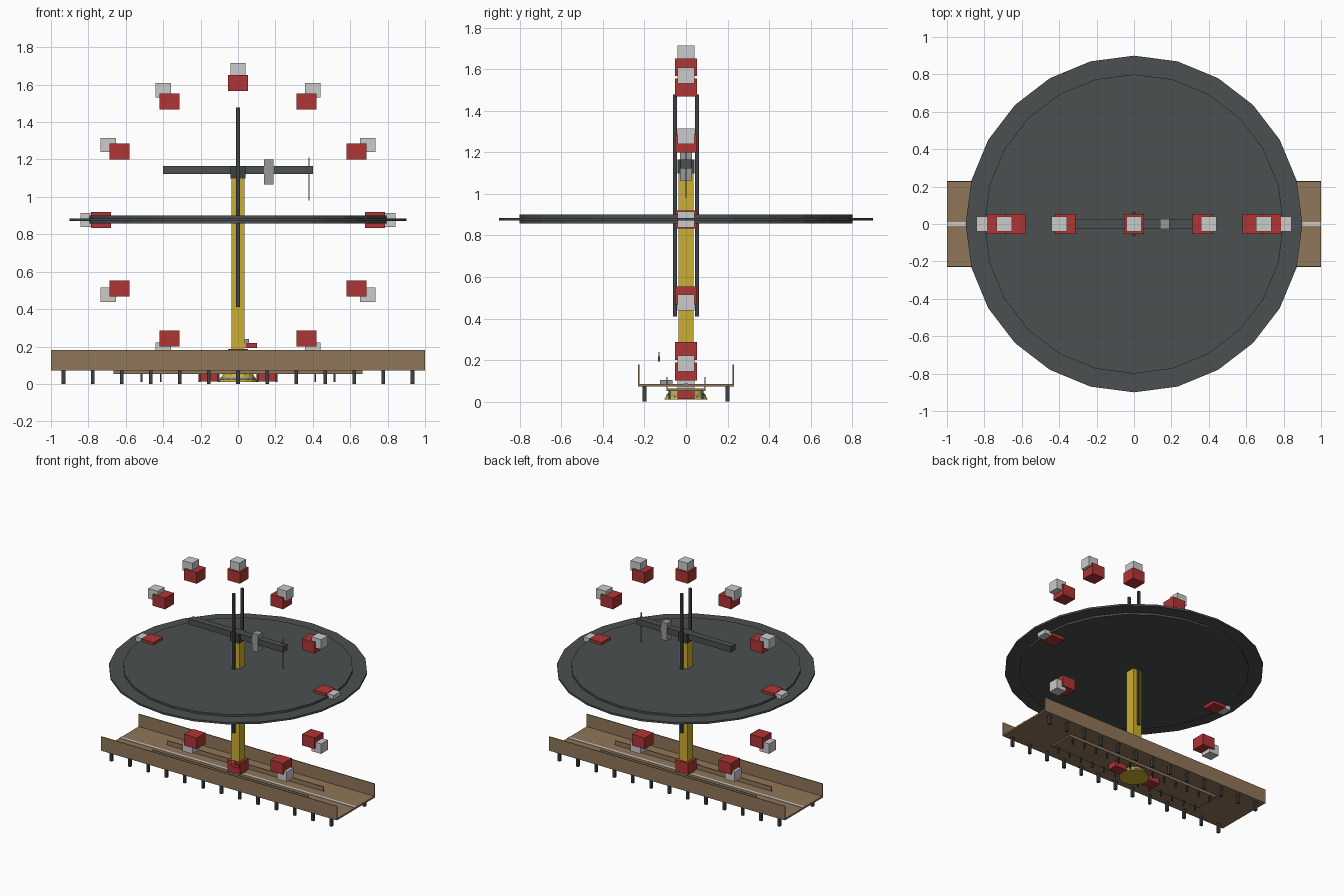
import bpy
import math
from mathutils import Matrix, Vector

cube = bpy.data.objects.get("Cube")
if cube:
    bpy.data.objects.remove(cube, do_unlink=True)


def material(name, color):
    m = bpy.data.materials.new(name)
    m.use_nodes = True
    m.diffuse_color = (*color, 1)
    m.node_tree.nodes["Principled BSDF"].inputs["Base Color"].default_value = (*color, 1)
    return m


RED = material("red paint", (0.44, 0.035, 0.035))
YELLOW = material("yellow paint", (0.60, 0.43, 0.03))
BROWN = material("brown wood", (0.28, 0.18, 0.10))
SLATE = material("dark slate", (0.07, 0.08, 0.082))
CHARCOAL = material("charcoal", (0.045, 0.052, 0.055))
GREY = material("mid grey", (0.32, 0.32, 0.33))
PALE = material("pale grey", (0.60, 0.60, 0.60))


def finish(name, mat):
    obj = bpy.context.object
    obj.name = name
    obj.data.materials.append(mat)
    return obj


def box(name, mat, x, y, z):
    """Box between the given (low, high) ranges."""
    bpy.ops.mesh.primitive_cube_add(size=1)
    obj = finish(name, mat)
    spans = (x, y, z)
    size = Matrix.Diagonal([b - a for a, b in spans] + [1])
    centre = Vector([(a + b) / 2 for a, b in spans])
    obj.data.transform(Matrix.Translation(centre) @ size)
    return obj


def disc(name, mat, radius, z, sides=24, top=None):
    bpy.ops.mesh.primitive_cone_add(vertices=sides, radius1=radius, radius2=top or radius,
                                    depth=z[1] - z[0], location=(0, 0, sum(z) / 2))
    return finish(name, mat)


def around(c, half):
    return (c - half, c + half)


def trough(name, half_x, half_y, floor, wall_top, leg_y, leg_x, leg_bottom, leg_half):
    """Open-ended deck with two side walls and rows of legs."""
    box(name + "_floor", BROWN, (-half_x, half_x), (-half_y, half_y), (floor, floor + 0.012))
    for side, label in ((-1, "front"), (1, "back")):
        box(f"{name}_{label}_wall", BROWN, (-half_x, half_x),
            around(side * (half_y - 0.003), 0.003), (floor, wall_top))
        for i in range(13):
            x = leg_x * (i - 6) / 6
            box(f"{name}_{label}_leg", CHARCOAL, around(x, leg_half),
                around(side * leg_y, leg_half), (leg_bottom, floor))


# Station platform and the narrower trough inside it
trough("platform", 1.0, 0.23, 0.072, 0.18, 0.2, 0.933, 0, 0.0095)
trough("inner_trough", 0.665, 0.095, 0.052, 0.118, 0.08, 0.62, 0.01, 0.005)
box("platform_center_line", PALE, (-1, 1), (-0.01, 0.01), (0.084, 0.088))

# Base under the platform
disc("base_cone", YELLOW, 0.105, (0.01, 0.06), 16, 0.075)
bpy.ops.mesh.primitive_torus_add(major_radius=0.085, minor_radius=0.012, major_segments=20,
                                 minor_segments=6, location=(0, 0, 0.026))
finish("base_ring", GREY)
for side, label in ((-1, "right"), (1, "left")):
    box(f"{label}_base_block", RED, around(side * 0.15, 0.05), (-0.04, 0.04), (0.012, 0.055))
box("motor_box", GREY, (-0.03, 0.03), (-0.125, -0.065), (0.075, 0.105))

# Mast, paired wheel arms and control panel
box("mast", YELLOW, (-0.036, 0.036), (-0.036, 0.036), (0.05, 1.1))
for side, label in ((-1, "front"), (1, "back")):
    box(f"{label}_wheel_arm", CHARCOAL, around(0, 0.0095), around(side * 0.053, 0.0085), (0.41, 1.477))
box("control_panel", RED, (0.04, 0.102), (-0.135, -0.125), (0.193, 0.218))
box("control_handle", GREY, (0.035, 0.06), (-0.133, -0.127), (0.218, 0.24))

# Large turntable
disc("turntable_plate", SLATE, 0.9, (0.871, 0.885))
disc("turntable_core", SLATE, 0.8, (0.857, 0.9))

# Jib on top of the mast
box("jib_hub", CHARCOAL, (-0.04, 0.04), (-0.042, 0.042), (1.097, 1.165))
box("jib_beam", SLATE, (-0.4, 0.4), (-0.026, 0.026), (1.122, 1.166))
box("jib_trolley", GREY, (0.14, 0.191), (-0.028, 0.028), (1.065, 1.2))
box("jib_cable", GREY, around(0.38, 0.003), (-0.003, 0.003), (0.98, 1.21))

# Twelve upright cabins with an outer pale box
for i in range(12):
    a = math.radians(30 * i)
    for name, mat, r, half, tall in (("cabin", RED, 0.732, 0.053, 0.043),
                                     ("cabin_cap", PALE, 0.8, 0.041, 0.038)):
        x, z = r * math.sin(a), 0.877 + r * math.cos(a)
        box(name, mat, around(x, half), (-half, half), around(z, tall))
